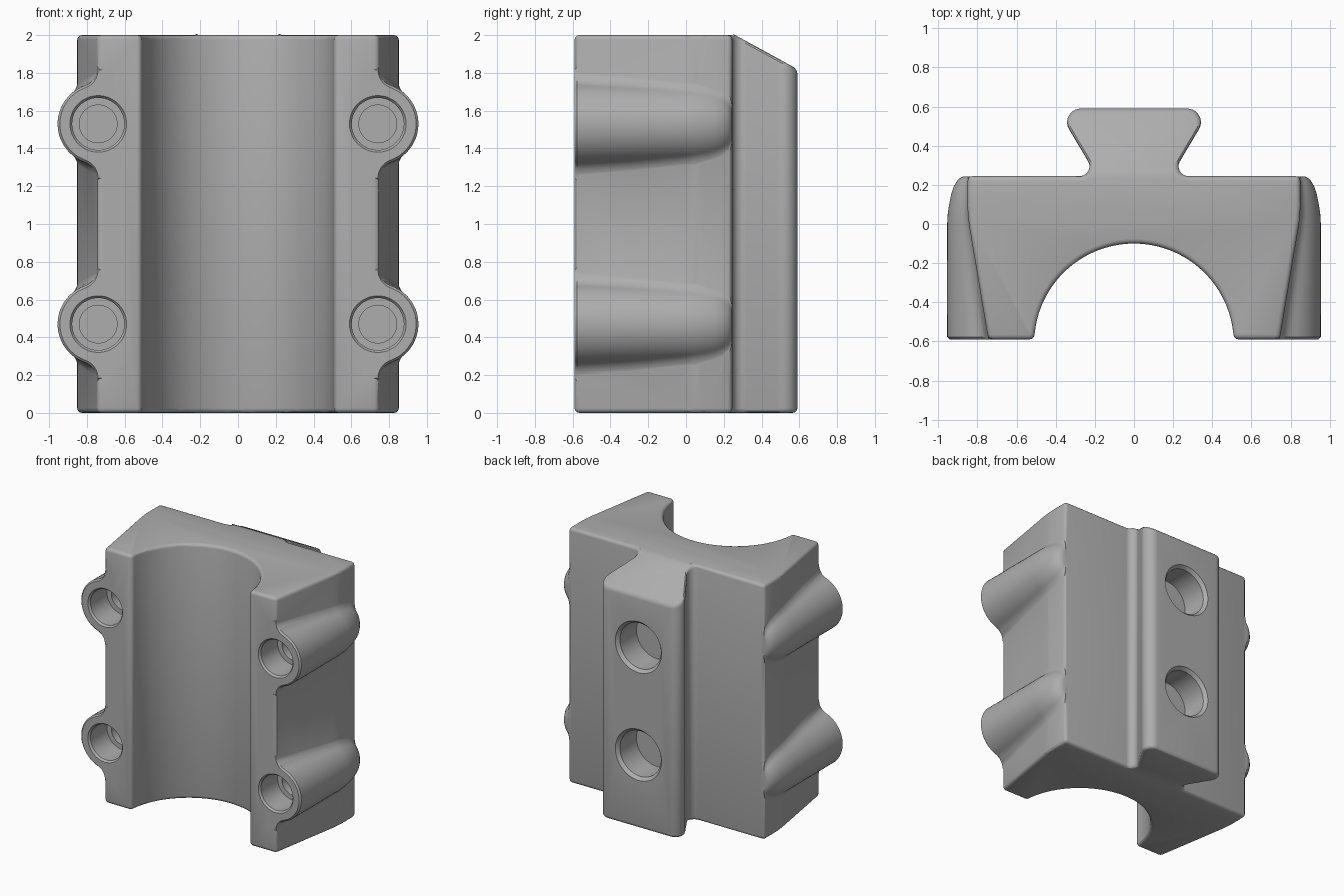
import bpy, bmesh, math
from mathutils import Vector

if "Cube" in bpy.data.objects:
    bpy.data.objects.remove(bpy.data.objects["Cube"])

grey = bpy.data.materials.new("plain grey")
grey.diffuse_color = (0.42, 0.42, 0.42, 1)
grey.use_nodes = True
grey.node_tree.nodes["Principled BSDF"].inputs["Base Color"].default_value = grey.diffuse_color


def make_object(name, bm):
    bmesh.ops.recalc_face_normals(bm, faces=bm.faces)
    me = bpy.data.meshes.new(name)
    bm.to_mesh(me)
    bm.free()
    me.materials.append(grey)
    ob = bpy.data.objects.new(name, me)
    bpy.context.collection.objects.link(ob)
    return ob


def apply_modifier(ob, mod):
    bpy.context.view_layer.objects.active = ob
    bpy.ops.object.modifier_apply(modifier=mod.name)


def combine(ob, other, operation):
    mod = ob.modifiers.new(operation, 'BOOLEAN')
    mod.operation, mod.solver, mod.object = operation, 'EXACT', other
    apply_modifier(ob, mod)
    bpy.data.objects.remove(other)


def loft(name, sections):
    """Skin a stack of equal-length point rings and cap both ends."""
    bm = bmesh.new()
    rings = [[bm.verts.new(p) for p in s] for s in sections]
    n = len(rings[0])
    for a, b in zip(rings, rings[1:]):
        for i in range(n):
            j = (i + 1) % n
            bm.faces.new((a[i], a[j], b[j], b[i]))
    bm.faces.new(rings[0])
    bm.faces.new(rings[-1])
    return make_object(name, bm)


def rounded(points, steps=10):
    """Replace each (x, y, radius) corner with an arc."""
    out = []
    for i, (x, y, r) in enumerate(points):
        p = Vector((x, y))
        if r == 0 or i in (0, len(points) - 1):
            out.append(p)
            continue
        a = (Vector(points[i - 1][:2]) - p).normalized()
        b = (Vector(points[i + 1][:2]) - p).normalized()
        half = a.angle(b) / 2
        centre = p + (a + b).normalized() * r / math.sin(half)
        s = p + a * r / math.tan(half) - centre
        e = p + b * r / math.tan(half) - centre
        turn = s.angle_signed(e)
        for k in range(steps + 1):
            t = -turn * k / steps
            out.append(centre + Vector((s.x * math.cos(t) - s.y * math.sin(t),
                                        s.x * math.sin(t) + s.y * math.cos(t))))
    return out


# Clamp body: half outline with dovetail rail, tapered side and round bore
FRONT, BACK = -0.59, 0.245
half = rounded([(0, 0.59, 0), (0.395, 0.59, 0.07), (0.19, BACK, 0.05),
                (0.85, BACK, 0), (0.852, 0.05, 0.9), (0.745, FRONT, 0), (0.51, FRONT, 0)])
half += [Vector((0.51 * math.cos(t), -0.61 + 0.51 * math.sin(t)))
         for t in [math.radians(2.3 + (90 - 2.3) * k / 24) for k in range(25)]][1:]
outline = half + [Vector((-p.x, p.y)) for p in reversed(half[1:-1])]
body = loft("clamp_body", [[(p.x, p.y, z) for p in outline] for z in (0, 2)])

# Sloped top of the rail
bm = bmesh.new()
bm.from_mesh(body.data)
cut = bmesh.ops.bisect_plane(bm, geom=bm.verts[:] + bm.edges[:] + bm.faces[:], dist=1e-5,
                             plane_co=(0, 0.26, 2), plane_no=(0, 0.18, 0.33), clear_outer=True)
edges = [e for e in cut["geom_cut"] if isinstance(e, bmesh.types.BMEdge) and e.is_boundary]
bmesh.ops.holes_fill(bm, edges=edges, sides=0)
bmesh.ops.recalc_face_normals(bm, faces=bm.faces)
bm.to_mesh(body.data)
bm.free()
bevel = body.modifiers.new("soft_edges", 'BEVEL')
bevel.width, bevel.segments, bevel.limit_method = 0.025, 3, 'ANGLE'
bevel.angle_limit = math.radians(28)
bevel.use_clamp_overlap = False
apply_modifier(body, bevel)


def side_wall(y):
    return 0.852 if y > 0.05 else 0.852 - 0.107 * (0.05 - y) / 0.64


def boss_section(side, zc, y, R, r=0.1):
    """Round boss blended into the side wall by concave fillets."""
    w = side_wall(y) - 0.004
    dx = w + r - 0.74
    d = math.sqrt((R + r) ** 2 - dx ** 2)
    ang = math.atan2(d, dx)
    pts = [(0.68, d)]
    for k in range(9):                       # upper fillet
        t = math.pi + ang * k / 8
        pts.append((w + r + r * math.cos(t), d + r * math.sin(t)))
    for k in range(1, 24):                   # outer round
        t = ang - 2 * ang * k / 24
        pts.append((0.74 + R * math.cos(t), R * math.sin(t)))
    pts += [(x, -z) for x, z in reversed(pts[:10])]
    return [(side * x, y, zc + z) for x, z in pts]


def hole(name, x, z, steps):
    """Stepped round cutter along y, from (y, radius) pairs."""
    return loft(name, [[(x + r * math.cos(math.tau * k / 48), y, z + r * math.sin(math.tau * k / 48))
                        for k in range(48)] for y, r in steps])


# Screw bosses
boss_steps = [(FRONT, 0.203), (FRONT + 0.012, 0.215), (-0.3, 0.215), (0, 0.215), (0.05, 0.212),
              (0.1, 0.205), (0.15, 0.195), (0.19, 0.182), (0.22, 0.165), (0.235, 0.15), (BACK - 0.001, 0.13)]
places = [(s, z) for s in (-1, 1) for z in (0.47, 1.53)]
for s, z in places:
    combine(body, loft("screw_boss", [boss_section(s, z, y, R) for y, R in boss_steps]), 'UNION')

# Stepped screw holes in the front
for s, z in places:
    combine(body, hole("screw_hole", s * 0.74, z, [(-0.65, 0.15), (-0.59, 0.15), (-0.575, 0.138),
                                                  (-0.37, 0.138), (-0.37, 0.1), (-0.15, 0.1)]), 'DIFFERENCE')

# Two pockets in the back of the rail
for z in (0.575, 1.42):
    combine(body, hole("rail_pocket", 0, z, [(0.65, 0.2), (0.59, 0.2), (0.565, 0.178), (0.36, 0.178)]), 'DIFFERENCE')

bpy.ops.object.select_all(action='DESELECT')
body.select_set(True)
bpy.context.view_layer.objects.active = body
bpy.ops.object.shade_smooth_by_angle(angle=math.radians(30))
